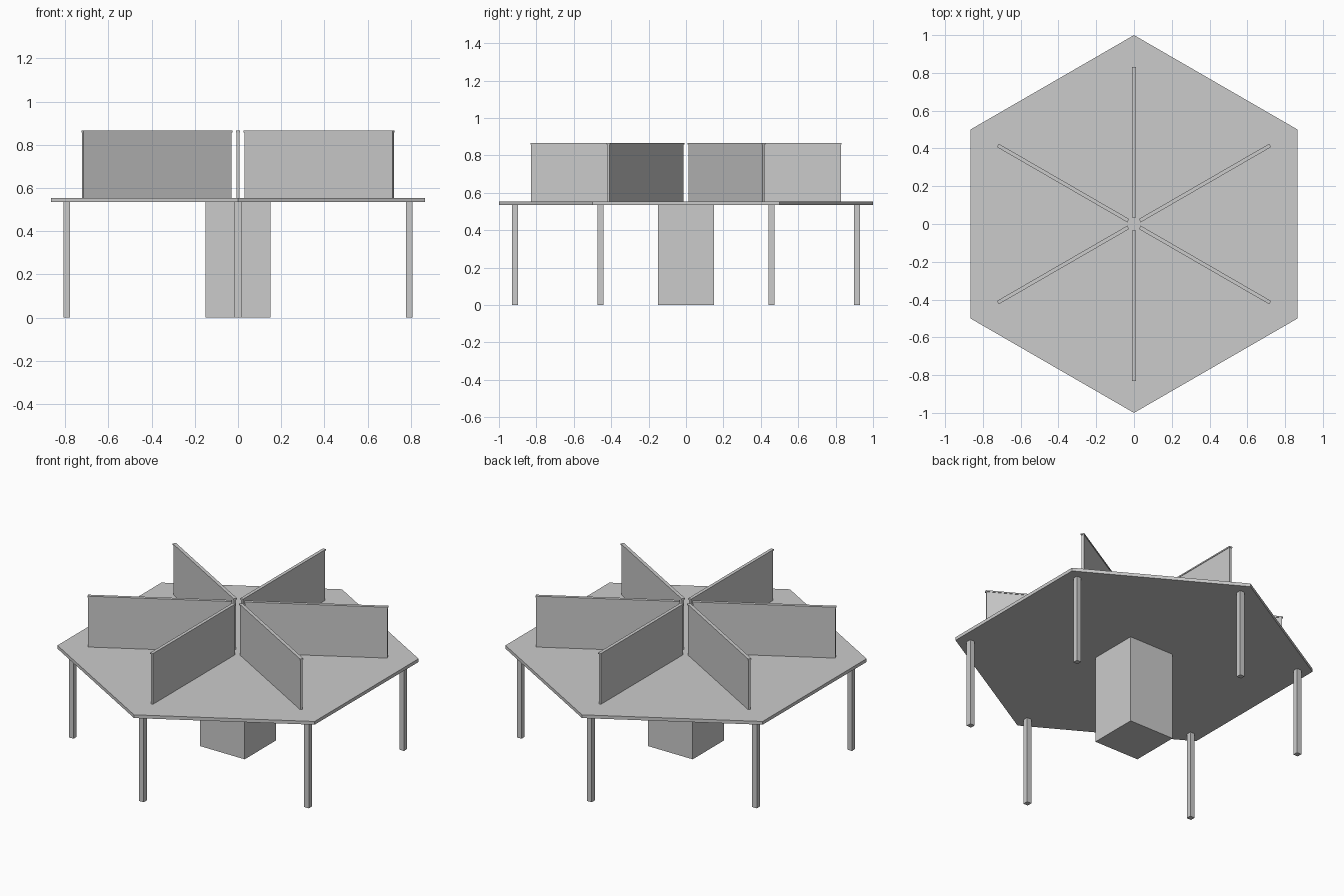
import bpy
from math import radians, sin, cos

if "Cube" in bpy.data.objects:
    bpy.data.objects.remove(bpy.data.objects["Cube"])

TOP_BOTTOM, TOP_SURFACE, SCREEN_TOP = 0.535, 0.555, 0.866


def box(name, centre, size, angle=0.0):
    """Box with its size baked into the mesh."""
    bpy.ops.mesh.primitive_cube_add(size=1, location=centre, rotation=(0, 0, angle))
    ob = bpy.context.object
    ob.name = name
    ob.scale = size
    bpy.ops.object.transform_apply(location=False, rotation=False, scale=True)
    return ob


# Hexagonal desktop with corners pointing to front and back
bpy.ops.mesh.primitive_cylinder_add(vertices=6, radius=1, depth=TOP_SURFACE - TOP_BOTTOM,
                                    location=(0, 0, (TOP_SURFACE + TOP_BOTTOM) / 2))
bpy.context.object.name = "hexagonal_desktop"

# Central pedestal
box("central_pedestal", (0, 0, TOP_BOTTOM / 2), (0.302, 0.302, TOP_BOTTOM))

# Six legs near the corners and six divider screens with thin top caps
inner, outer, cap_height, lip = 0.038, 0.829, 0.008, 0.003
mid, length = (inner + outer) / 2, outer - inner
for i in range(6):
    a = radians(30 + 60 * i)
    c, s = cos(a), sin(a)
    box(f"leg_{i + 1}", (0.915 * c, 0.915 * s, TOP_BOTTOM / 2), (0.031, 0.031, TOP_BOTTOM))
    cap_base = SCREEN_TOP - cap_height
    box(f"divider_screen_{i + 1}", (mid * c, mid * s, (TOP_SURFACE + cap_base) / 2),
        (length, 0.014, cap_base - TOP_SURFACE), a)
    box(f"divider_cap_{i + 1}", (mid * c, mid * s, cap_base + cap_height / 2),
        (length + 2 * lip, 0.014 + 2 * lip, cap_height), a)
